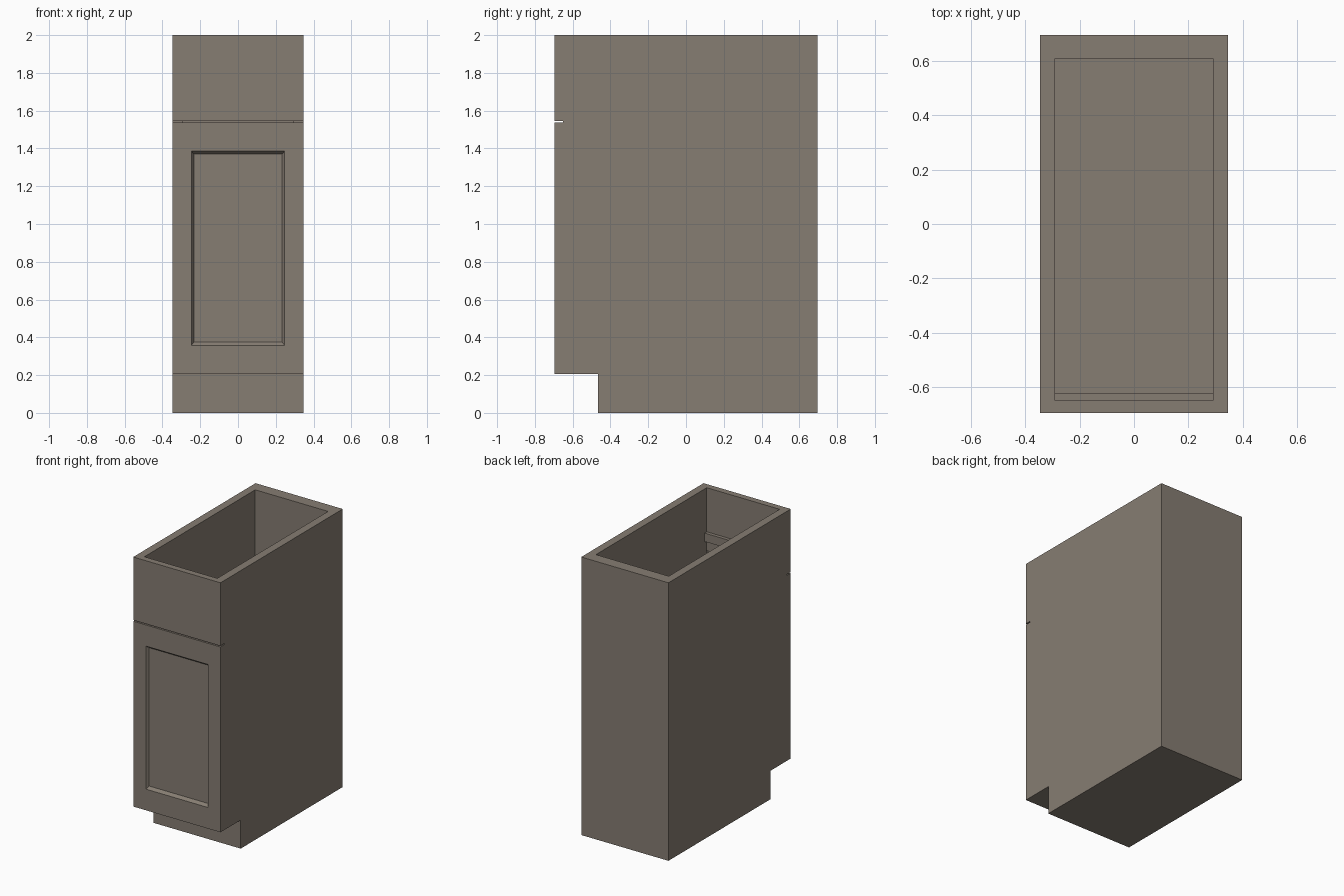
import bpy, bmesh

if "Cube" in bpy.data.objects:
    bpy.data.objects.remove(bpy.data.objects["Cube"])

W, D, H = 0.347, 0.695, 2.0      # half width, half depth, height
FRONT = -0.65                    # plane where the front panels meet the carcass
KICK_Y, KICK_Z = -0.465, 0.205   # toe kick
GAP0, GAP1 = 1.538, 1.546        # gap between door and drawer front

wood = bpy.data.materials.new("taupe_wood")
wood.diffuse_color = (0.24, 0.205, 0.17, 1)
wood.use_nodes = True
wood.node_tree.nodes["Principled BSDF"].inputs["Base Color"].default_value = wood.diffuse_color


def finish(bm, name):
    bmesh.ops.recalc_face_normals(bm, faces=bm.faces)
    mesh = bpy.data.meshes.new(name)
    bm.to_mesh(mesh)
    bm.free()
    mesh.materials.append(wood)
    obj = bpy.data.objects.new(name, mesh)
    bpy.context.collection.objects.link(obj)
    return obj


def loft(name, rings):
    """Skin a list of equally sized point rings and cap both ends."""
    bm = bmesh.new()
    loops = [[bm.verts.new(p) for p in ring] for ring in rings]
    n = len(loops[0])
    for a, b in zip(loops, loops[1:]):
        for i in range(n):
            j = (i + 1) % n
            bm.faces.new((a[i], a[j], b[j], b[i]))
    bm.faces.new(loops[0])
    bm.faces.new(loops[-1])
    return finish(bm, name)


def rect(y, hw, z0, z1):
    return [(-hw, y, z0), (hw, y, z0), (hw, y, z1), (-hw, y, z1)]


def box(name, hw, y0, y1, z0, z1):
    return loft(name, [rect(y0, hw, z0, z1), rect(y1, hw, z0, z1)])


# Carcass: notched side profile extruded across the width, hollowed from the top
profile = [(FRONT, KICK_Z), (KICK_Y, KICK_Z), (KICK_Y, 0), (D, 0), (D, H), (FRONT, H)]
carcass = loft("carcass", [[(x, y, z) for y, z in profile] for x in (-W, W)])
cavity = box("cavity_cutter", 0.29, FRONT - 0.1, 0.61, 0.26, H + 0.1)
cut = carcass.modifiers.new("hollow", 'BOOLEAN')
cut.operation = 'DIFFERENCE'
cut.solver = 'EXACT'
cut.object = cavity
cavity.hide_render = True
cavity.hide_set(True)

# Plain drawer front
box("drawer_front", W, -D, FRONT, GAP1, H)

# Door with a chamfered, recessed centre panel
loft("door", [
    rect(FRONT, W, KICK_Z, GAP0),
    rect(-D, W, KICK_Z, GAP0),
    rect(-D, 0.247, 0.357, 1.386),
    rect(-D + 0.02, 0.234, 0.375, 1.37),
])

# Inner cross rail behind the drawer front
box("inner_rail", 0.29, FRONT, -0.625, 1.622, 1.683)
